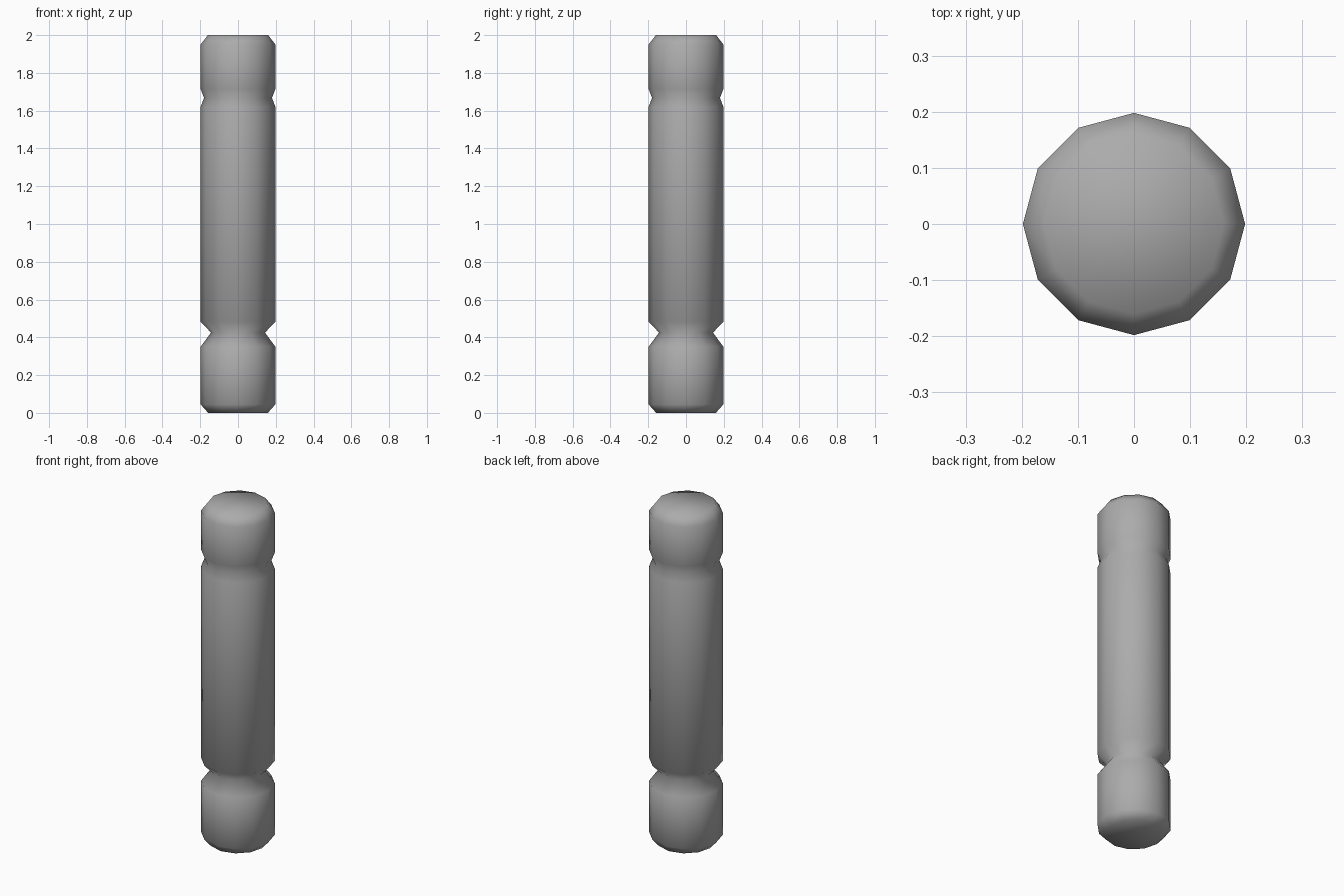
import bpy, bmesh, math

if "Cube" in bpy.data.objects:
    bpy.data.objects.remove(bpy.data.objects["Cube"])

SIDES = 12
R = 0.198
# Radius / height profile: chamfered ends and two V grooves
PROFILE = [(0.158, 0.0), (R, 0.045), (R, 0.35), (0.143, 0.425), (R, 0.483),
           (R, 1.62), (0.18, 1.668), (R, 1.715), (R, 1.95), (0.16, 2.0)]

bm = bmesh.new()
rings = []
for r, z in PROFILE:
    rings.append([bm.verts.new((r * math.cos(a), r * math.sin(a), z))
                  for a in (math.tau * i / SIDES for i in range(SIDES))])

# Side walls
for low, high in zip(rings, rings[1:]):
    for i in range(SIDES):
        j = (i + 1) % SIDES
        bm.faces.new((low[i], low[j], high[j], high[i]))

# End caps: a fan below, a flat polygon on top
centre = bm.verts.new((0, 0, 0))
for i in range(SIDES):
    bm.faces.new((centre, rings[0][(i + 1) % SIDES], rings[0][i]))
bm.faces.new(rings[-1])

# Smooth shading over the whole post
for f in bm.faces:
    f.smooth = True

mesh = bpy.data.meshes.new("grooved_post")
bm.to_mesh(mesh)
bm.free()
post = bpy.data.objects.new("grooved_post", mesh)
bpy.context.collection.objects.link(post)

# Dark grey colour
grey = bpy.data.materials.new("dark_grey")
grey.diffuse_color = (0.41, 0.41, 0.41, 1)
grey.use_nodes = True
grey.node_tree.nodes["Principled BSDF"].inputs["Base Color"].default_value = grey.diffuse_color
mesh.materials.append(grey)
